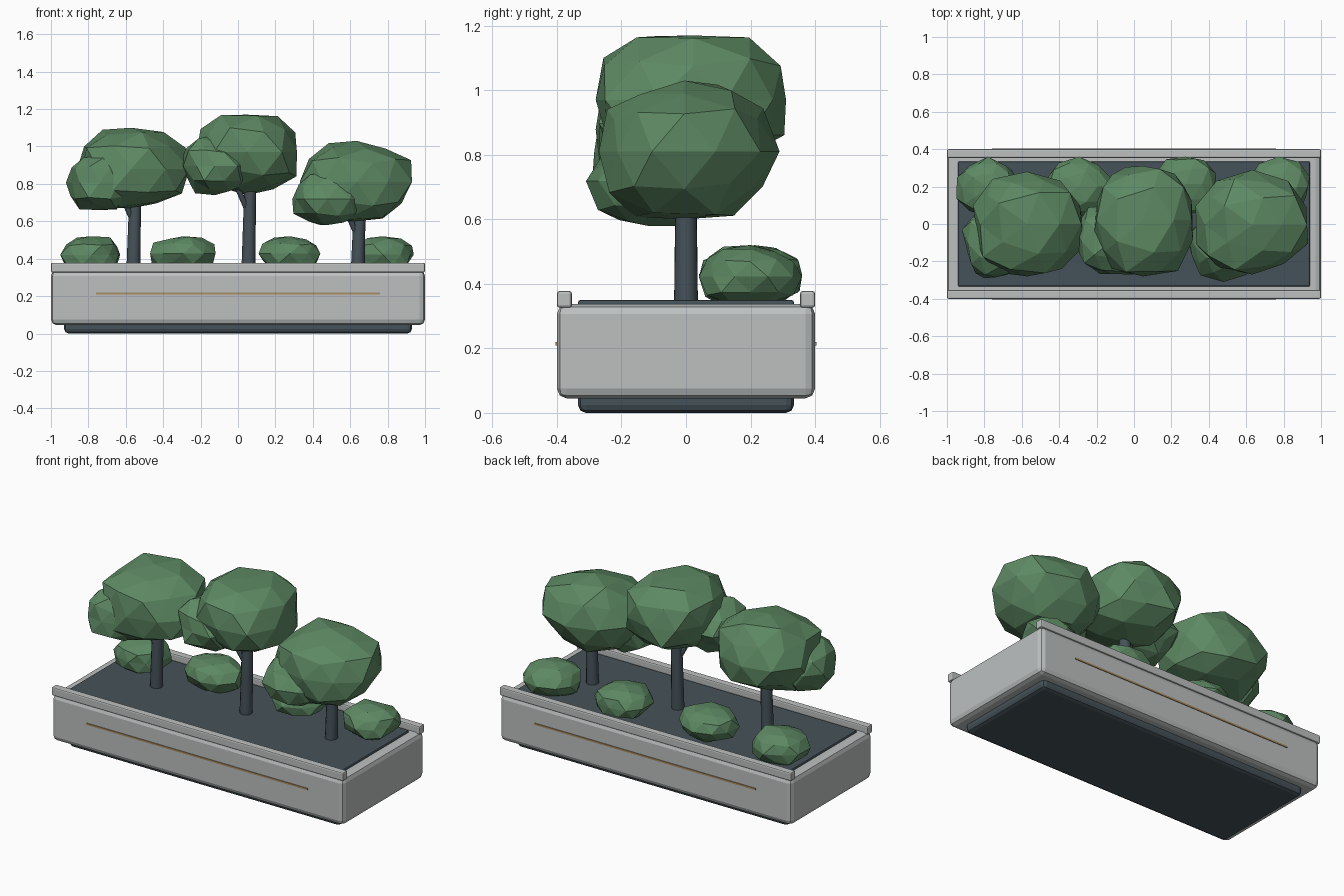
import bpy, random
from math import copysign
from mathutils import Vector

if "Cube" in bpy.data.objects:
    bpy.data.objects.remove(bpy.data.objects["Cube"], do_unlink=True)


def material(name, rgb):
    m = bpy.data.materials.new(name)
    m.use_nodes = True
    m.diffuse_color = (*rgb, 1)
    m.node_tree.nodes["Principled BSDF"].inputs["Base Color"].default_value = (*rgb, 1)
    return m


STONE = material("pale stone", (0.51, 0.53, 0.53))
SLATE = material("dark slate", (0.06, 0.085, 0.1))
LEAF = material("leaf green", (0.11, 0.25, 0.125))
BRASS = material("brass", (0.4, 0.27, 0.13))


def finish(name, mat):
    ob = bpy.context.object
    ob.name = ob.data.name = name
    ob.data.materials.append(mat)
    return ob


def box(name, lo, hi, mat, bevel=0):
    """Rounded box spanning two corners."""
    lo, hi = Vector(lo), Vector(hi)
    bpy.ops.mesh.primitive_cube_add(size=1, location=(lo + hi) / 2)
    ob = finish(name, mat)
    ob.scale = hi - lo
    bpy.ops.object.transform_apply(location=False, rotation=False, scale=True)
    if bevel:
        mod = ob.modifiers.new("rounded edges", 'BEVEL')
        mod.width, mod.segments = bevel, 2
    return ob


def limb(name, a, b, r1, r2):
    """Tapered round limb from a to b."""
    a, b = Vector(a), Vector(b)
    d = b - a
    bpy.ops.mesh.primitive_cone_add(vertices=12, radius1=r1, radius2=r2, depth=d.length,
                                    location=(a + b) / 2,
                                    rotation=d.to_track_quat('Z', 'Y').to_euler())
    finish(name, SLATE)
    bpy.ops.object.shade_smooth_by_angle()


def foliage(name, lo, hi, seed, rough=0.09):
    """Faceted irregular blob filling the given bounds."""
    rng = random.Random(seed)
    bpy.ops.mesh.primitive_ico_sphere_add(subdivisions=2, radius=1)
    verts = finish(name, LEAF).data.vertices
    for v in verts:
        c = [copysign(abs(k) ** 0.9, k) for k in v.co]
        v.co = Vector(c) * rng.uniform(1 - rough, 1 + rough)
    for i in range(3):
        low = min(v.co[i] for v in verts)
        span = max(v.co[i] for v in verts) - low
        for v in verts:
            v.co[i] = lo[i] + (v.co[i] - low) / span * (hi[i] - lo[i])


# Planter
box("plinth", (-0.93, -0.335, 0), (0.93, 0.335, 0.08), SLATE, 0.025)
box("planter_body", (-1, -0.4, 0.045), (1, 0.4, 0.337), STONE, 0.03)
box("soil", (-0.94, -0.335, 0.28), (0.94, 0.335, 0.35), SLATE, 0.008)
for side, s in (("front", -1), ("back", 1)):
    ys = sorted((s * 0.354, s * 0.4))
    box(side + "_rail", (-1, ys[0], 0.326), (1, ys[1], 0.378), STONE, 0.008)
    ys = sorted((s * 0.395, s * 0.404))
    box(side + "_inlay", (-0.76, ys[0], 0.209), (0.76, ys[1], 0.22), BRASS)

# Trees: trunk x, trunk top, crown bounds, side crown bounds
trees = [
    (-0.56, 0.8, (-0.86, -0.28, 0.67), (-0.26, 0.28, 1.1),
     (-0.92, -0.29, 0.66), (-0.57, 0.1, 0.95)),
    (0.055, 0.85, (-0.22, -0.28, 0.74), (0.315, 0.31, 1.17),
     (-0.31, -0.27, 0.74), (0.06, 0.1, 1.06)),
    (0.64, 0.72, (0.33, -0.27, 0.6), (0.93, 0.29, 1.03),
     (0.29, -0.31, 0.58), (0.67, 0.05, 0.86)),
]
for n, (x, top, lo, hi, side_lo, side_hi) in enumerate(trees, 1):
    limb(f"trunk_{n}", (x, 0, 0.33), (x + 0.012, 0, top), 0.037, 0.031)
    fork = top - 0.2
    limb(f"branch_{n}", (x, 0, fork), (x - 0.09, -0.05, top), 0.016, 0.013)
    foliage(f"crown_{n}", lo, hi, n)
    foliage(f"side_crown_{n}", side_lo, side_hi, n + 10, 0.12)

# Shrubs along the back
shrubs = [(-0.95, -0.63), (-0.47, -0.12), (0.11, 0.44), (0.61, 0.94)]
for n, (x0, x1) in enumerate(shrubs, 1):
    foliage(f"shrub_{n}", (x0, 0.04, 0.325), (x1, 0.36, 0.52), n + 20)
